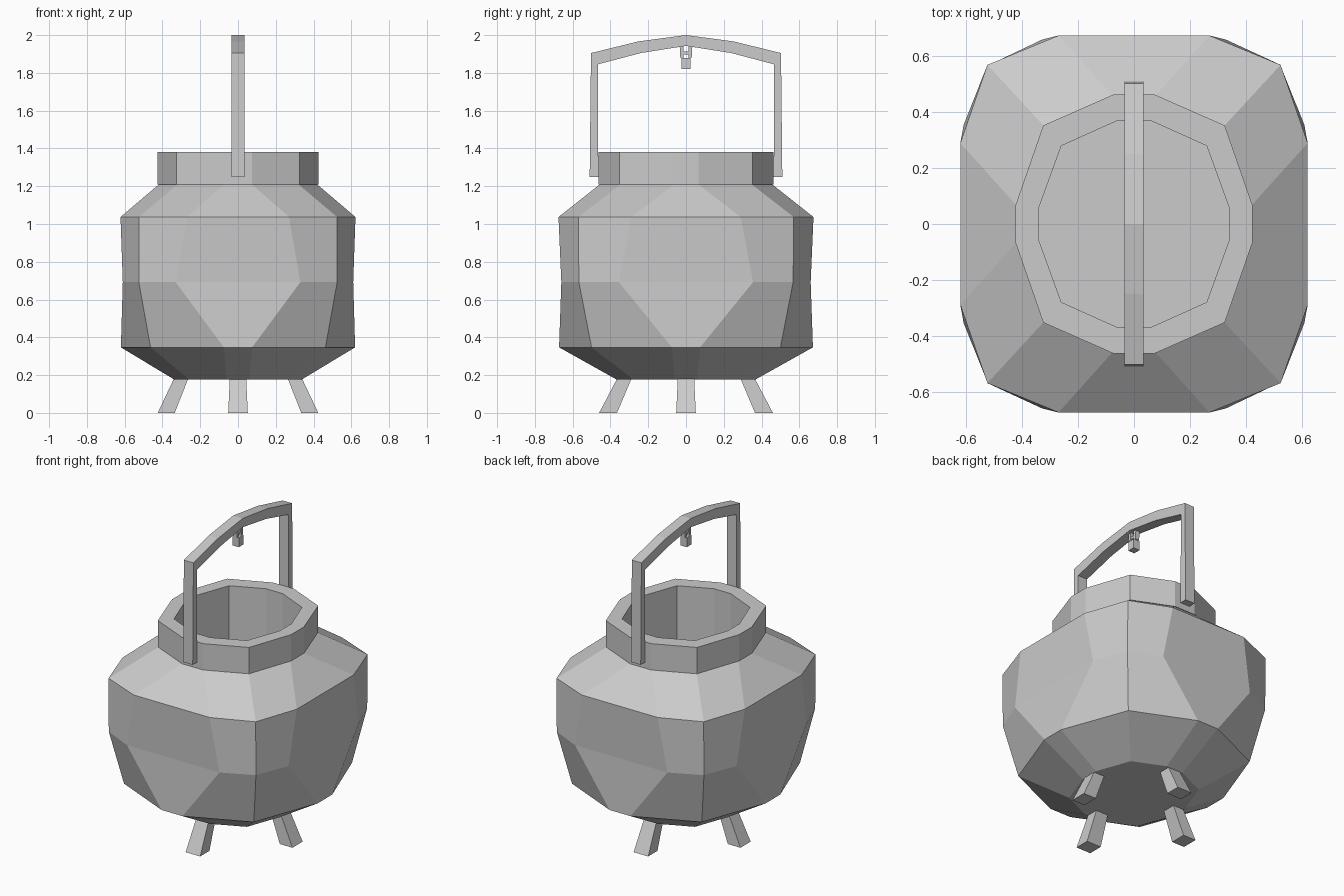
import bpy, bmesh
from math import pi
from mathutils import Matrix, Vector

if "Cube" in bpy.data.objects:
    bpy.data.objects.remove(bpy.data.objects["Cube"])


def add_object(name, bm):
    bmesh.ops.recalc_face_normals(bm, faces=bm.faces[:])
    mesh = bpy.data.meshes.new(name)
    bm.to_mesh(mesh)
    bm.free()
    obj = bpy.data.objects.new(name, mesh)
    bpy.context.collection.objects.link(obj)
    return obj


def ring(bm, z, quarter):
    """Mirror three quarter-outline points into a 12-sided ring."""
    right = quarter + [(x, -y) for x, y in reversed(quarter)]
    pts = right + [(-x, y) for x, y in reversed(right)]
    return [bm.verts.new((x, y, z)) for x, y in pts]


def bridge(bm, a, b):
    for i in range(len(a)):
        j = (i + 1) % len(a)
        bm.faces.new((a[i], a[j], b[j], b[i]))


def loft(name, levels, cap=False, closed=False):
    bm = bmesh.new()
    rings = [ring(bm, z, q) for z, q in levels]
    for a, b in zip(rings, rings[1:]):
        bridge(bm, a, b)
    if closed:
        bridge(bm, rings[-1], rings[0])
    if cap:
        bm.faces.new(rings[0])
        bm.faces.new(rings[-1])
    return add_object(name, bm)


def extrude_yz(name, outline, half_width):
    """Prism with a y-z outline, centred on x = 0."""
    bm = bmesh.new()
    a = [bm.verts.new((-half_width, y, z)) for y, z in outline]
    b = [bm.verts.new((half_width, y, z)) for y, z in outline]
    bridge(bm, a, b)
    bm.faces.new(a)
    bm.faces.new(b)
    return add_object(name, bm)


def hexahedron(name, bottom, top):
    bm = bmesh.new()
    a = [bm.verts.new(p) for p in bottom]
    b = [bm.verts.new(p) for p in top]
    bridge(bm, a, b)
    bm.faces.new(a)
    bm.faces.new(b)
    return add_object(name, bm)


def box(name, center, size):
    bm = bmesh.new()
    bmesh.ops.create_cube(bm, size=1)
    bmesh.ops.transform(bm, verts=bm.verts,
                        matrix=Matrix.Translation(center) @ Matrix.Diagonal((*size, 1)))
    return add_object(name, bm)


# Pot: faceted outside, rim band, straight inner wall and closed floor
base = [(0.06, 0.37), (0.26, 0.28), (0.34, 0.06)]
rim = [(0.075, 0.463), (0.325, 0.353), (0.425, 0.065)]
neck = [(x * 0.985, y * 0.985) for x, y in rim]
loft("pot_body", [
    (0.178, base),
    (0.347, [(0.075, 0.672), (0.463, 0.50), (0.62, 0.075)]),
    (0.692, [(0.33, 0.66), (0.525, 0.567), (0.61, 0.355)]),
    (1.037, [(0.27, 0.675), (0.525, 0.57), (0.622, 0.29)]),
    (1.21, neck),
    (1.21, rim),
    (1.38, rim),
    (1.38, base),
    (0.20, base),
], cap=True)

# Four splayed feet
for i, (name, t0, t1, b0, b1) in enumerate([
        ("right_foot", 0.26, 0.35, 0.335, 0.425), ("back_foot", 0.285, 0.375, 0.365, 0.46),
        ("left_foot", 0.26, 0.35, 0.335, 0.425), ("front_foot", 0.285, 0.375, 0.365, 0.46)]):
    foot = hexahedron(name,
                      [(b0, -0.052, 0), (b1, -0.052, 0), (b1, 0.052, 0), (b0, 0.052, 0)],
                      [(t0, -0.043, 0.19), (t1 - 0.015, -0.043, 0.19),
                       (t1 - 0.015, 0.043, 0.19), (t0, 0.043, 0.19)])
    foot.data.transform(Matrix.Rotation(i * pi / 2, 4, 'Z'))

# Carrying handle: two uprights and a shallow arch
outer = [(-0.51, 1.25), (-0.503, 1.905), (-0.25, 1.967)]
inner = [(-0.464, 1.25), (-0.467, 1.845), (-0.24, 1.905)]
outline = (outer + [(0, 2.0)] + [(-y, z) for y, z in reversed(outer)]
           + [(-y, z) for y, z in inner] + [(0, 1.943)] + list(reversed(inner)))
extrude_yz("handle", outline, 0.034)

# Small hanging hook under the handle
for side, s in (("front", -1), ("back", 1)):
    extrude_yz("hook_tab_" + side, [(s * 0.034, 1.95), (s * 0.014, 1.95),
                                    (s * 0.014, 1.88), (s * 0.030, 1.88)], 0.014)
box("hook_pin", (0, 0, 1.905), (0.02, 0.05, 0.016))
box("hook_block", (0, 0, 1.85), (0.045, 0.048, 0.06))
